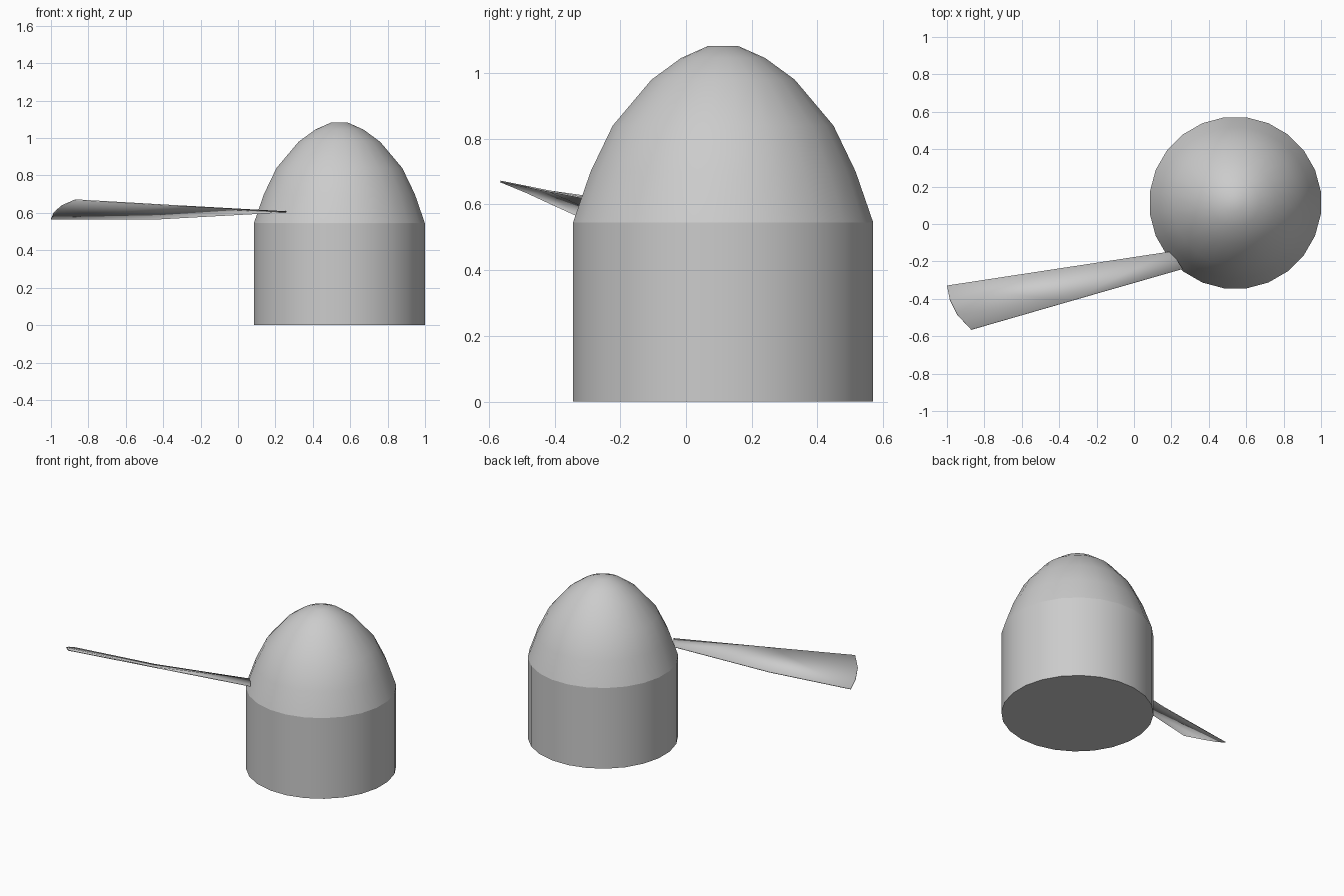
import bpy, bmesh, math

cube = bpy.data.objects.get("Cube")
if cube:
    bpy.data.objects.remove(cube, do_unlink=True)

grey = bpy.data.materials.new("light_grey")
grey.use_nodes = True
COLOR = (0.6, 0.6, 0.6, 1)
grey.diffuse_color = COLOR
grey.node_tree.nodes["Principled BSDF"].inputs["Base Color"].default_value = COLOR

CENTER = (0.542, 0.113)
SIDES = 24


def make_object(name, bm, angle):
    bmesh.ops.recalc_face_normals(bm, faces=bm.faces)
    mesh = bpy.data.meshes.new(name)
    bm.to_mesh(mesh)
    bm.free()
    mesh.materials.append(grey)
    obj = bpy.data.objects.new(name, mesh)
    bpy.context.collection.objects.link(obj)
    bpy.ops.object.select_all(action="DESELECT")
    obj.select_set(True)
    bpy.context.view_layer.objects.active = obj
    bpy.ops.object.shade_smooth_by_angle(angle=math.radians(angle))
    return obj


def lathe(name, profile, angle, cap_bottom, cap_top):
    """Stack rings of (radius, height) and close the requested ends."""
    bm = bmesh.new()
    rings = []
    for r, z in profile:
        ring = []
        for i in range(SIDES):
            a = math.tau * (i + 0.5) / SIDES
            ring.append(bm.verts.new((CENTER[0] + r * math.cos(a),
                                      CENTER[1] + r * math.sin(a), z)))
        rings.append(ring)
    for low, high in zip(rings, rings[1:]):
        for i in range(SIDES):
            j = (i + 1) % SIDES
            bm.faces.new((low[i], low[j], high[j], high[i]))
    if cap_bottom:
        bm.faces.new(rings[0][::-1])
    if cap_top:
        bm.faces.new(rings[-1])
    return make_object(name, bm, angle)


# Hub drum and rounded nose
lathe("hub_drum", [(0.461, 0), (0.461, 0.545)], 40, True, True)
lathe("nose_cone", [(0.461, 0.545), (0.407, 0.70), (0.339, 0.84), (0.220, 0.98),
                    (0.129, 1.046), (0.045, 1.083)], 40, False, True)

# Twisted blade: matching trailing and leading edge stations, root to tip
trailing = [(0.20, -0.147, 0.602), (-0.45, -0.246, 0.566), (-1.0, -0.33, 0.566)]
leading = [(0.26, -0.24, 0.606), (-0.35, -0.415, 0.640), (-0.87, -0.565, 0.670)]
tip_arc = [(-0.985, -0.405, 0.600), (-0.945, -0.485, 0.637)]
bm = bmesh.new()
back = [bm.verts.new(p) for p in trailing]
front = [bm.verts.new(p) for p in leading]
tip = [bm.verts.new(p) for p in tip_arc]
bm.faces.new((back[0], back[1], front[1], front[0]))
bm.faces.new((back[1], back[2], *tip, front[2], front[1]))
blade = make_object("blade", bm, 30)
solid = blade.modifiers.new("thickness", "SOLIDIFY")
solid.thickness = 0.005
solid.offset = 0
